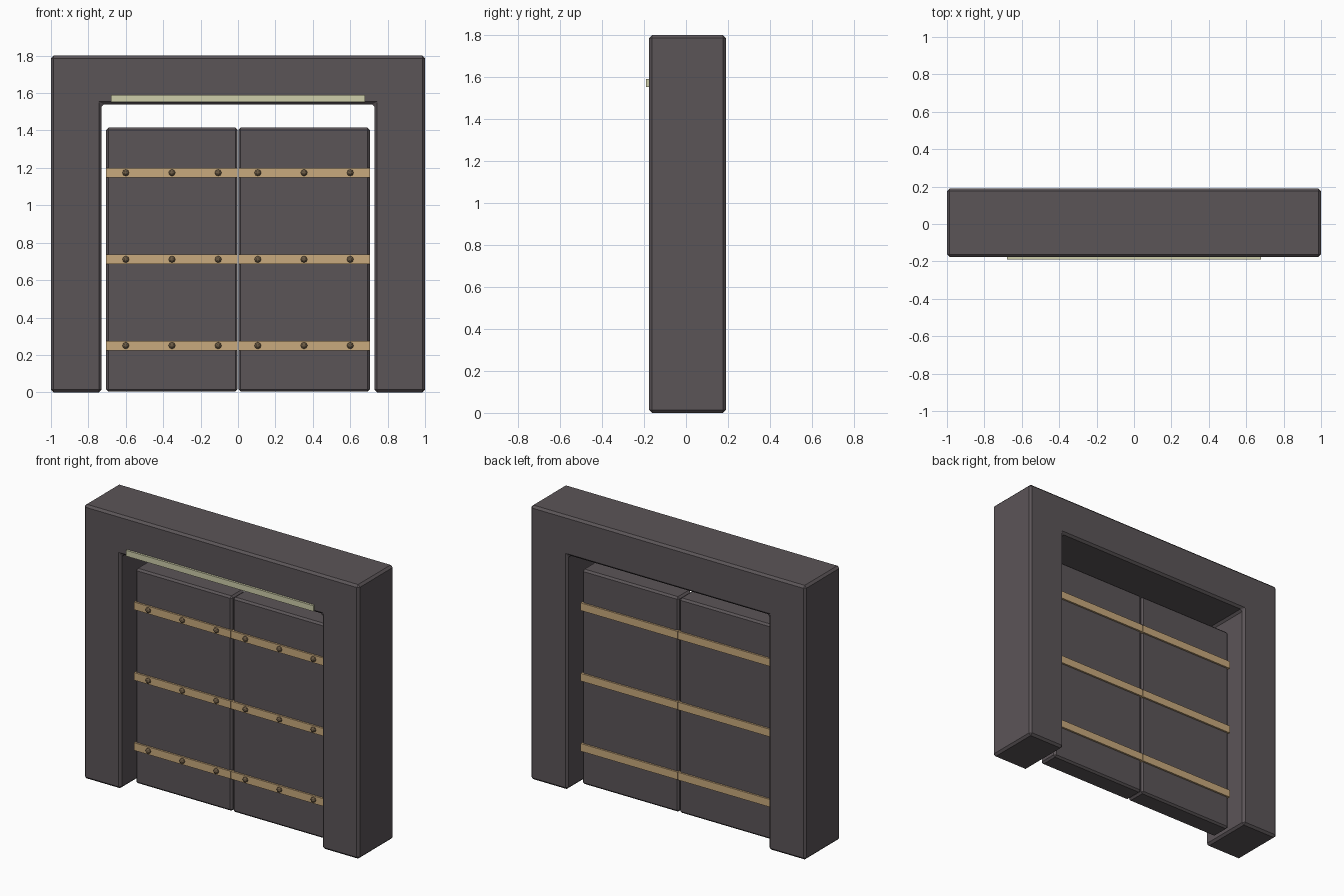
import bpy, bmesh, math
from mathutils import Matrix

cube = bpy.data.objects.get("Cube")
if cube:
    bpy.data.objects.remove(cube, do_unlink=True)


def material(name, rgb):
    m = bpy.data.materials.new(name)
    m.use_nodes = True
    m.diffuse_color = (*rgb, 1)
    m.node_tree.nodes["Principled BSDF"].inputs["Base Color"].default_value = (*rgb, 1)
    return m


STONE = material("dark grey", (0.105, 0.09, 0.097))
BRASS = material("tan metal", (0.58, 0.40, 0.205))
RIVET = material("brown metal", (0.15, 0.105, 0.06))
GLOW = material("pale yellow", (0.61, 0.61, 0.40))

MID_Y = 0.007        # middle of the wall thickness
WALL = 0.183         # half thickness of the frame
DOOR = 0.068         # half thickness of the door leaves
STRAP = DOOR + 0.012


def finish(name, bm, mat, bevel=0):
    bmesh.ops.recalc_face_normals(bm, faces=bm.faces)
    me = bpy.data.meshes.new(name)
    bm.to_mesh(me)
    bm.free()
    me.materials.append(mat)
    ob = bpy.data.objects.new(name, me)
    bpy.context.collection.objects.link(ob)
    if bevel:
        mod = ob.modifiers.new("Bevel", "BEVEL")
        mod.width = bevel
        mod.segments = 1
    return ob


def box(name, low, high, mat, bevel=0):
    bm = bmesh.new()
    bmesh.ops.create_cube(bm, size=1)
    for v in bm.verts:
        v.co = [(a + b) / 2 + c * (b - a) for a, b, c in zip(low, high, v.co)]
    return finish(name, bm, mat, bevel)


# Gateway frame: an arch profile extruded through the wall
half = [(0.73, 1.54), (0.73, 0), (1, 0), (1, 1.8)]
outline = half + [(-x, z) for x, z in reversed(half)]
bm = bmesh.new()
face = bm.faces.new([bm.verts.new((x, MID_Y - WALL, z)) for x, z in outline])
ext = bmesh.ops.extrude_face_region(bm, geom=[face])
bmesh.ops.translate(bm, vec=(0, 2 * WALL, 0),
                    verts=[g for g in ext["geom"] if isinstance(g, bmesh.types.BMVert)])
finish("frame", bm, STONE, 0.014)

# Lamp strip above the opening
box("lamp_strip", (-0.68, -0.19, 1.552), (0.68, -0.16, 1.59), GLOW)


def span(side, a, b):
    return sorted((side * a, side * b))


# Two door leaves, each with straps wrapping both faces and rivets in front
for side, label in ((1, "left"), (-1, "right")):
    x0, x1 = span(side, 0.002, 0.705)
    box(f"{label}_door", (x0, MID_Y - DOOR, 0.004), (x1, MID_Y + DOOR, 1.415), STONE, 0.012)
    for row, z in enumerate((0.25, 0.711, 1.174), 1):
        box(f"{label}_strap_{row}", (x0, MID_Y - STRAP, z - 0.025),
            (x1, MID_Y + STRAP, z + 0.025), BRASS)
        bm = bmesh.new()
        for x in (0.106, 0.353, 0.6):
            place = Matrix.Translation((side * x, MID_Y - STRAP, z)) @ Matrix.Rotation(math.pi / 2, 4, "X")
            bmesh.ops.create_uvsphere(bm, u_segments=8, v_segments=6, radius=0.018, matrix=place)
        finish(f"{label}_rivets_{row}", bm, RIVET)
